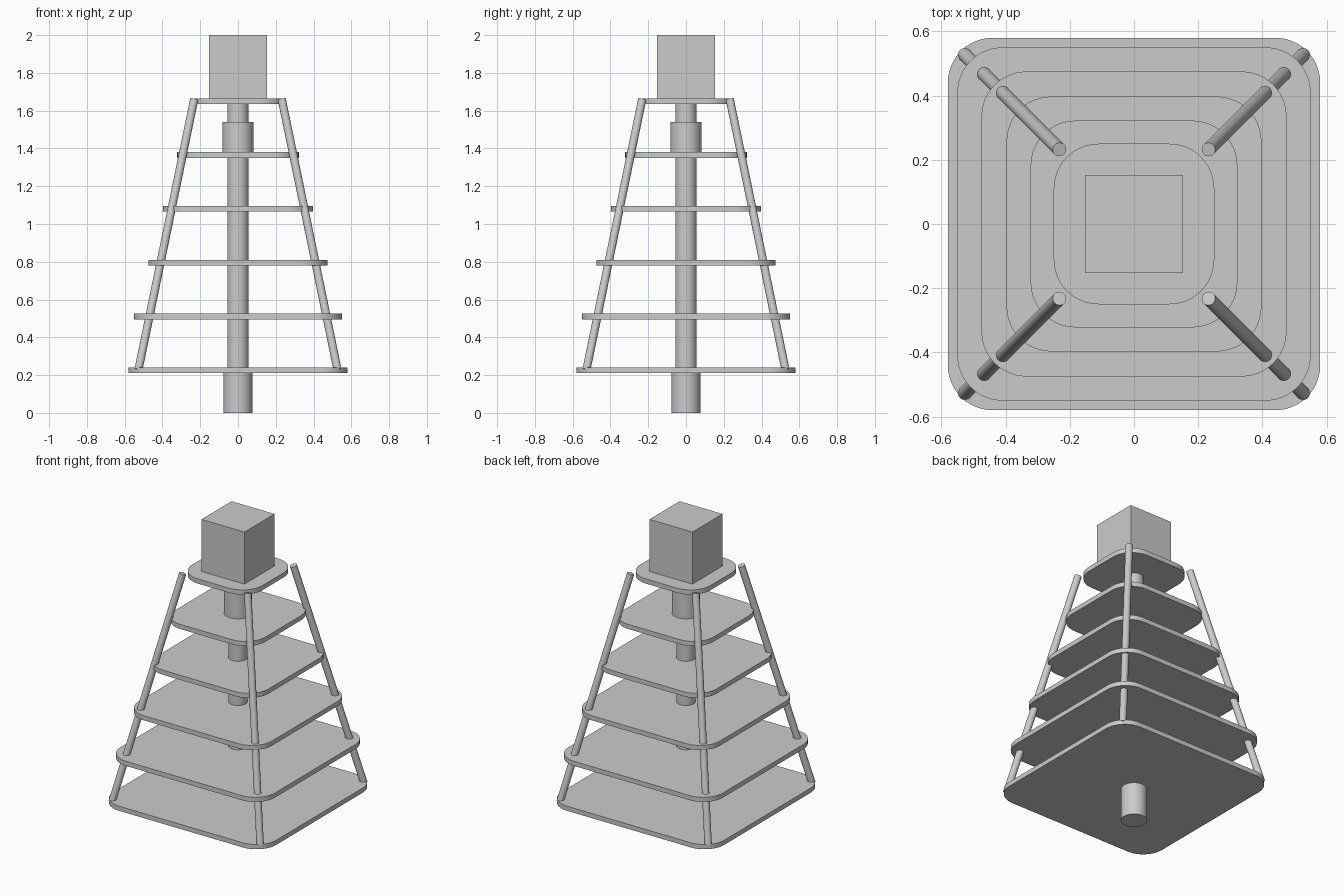
import bpy
import bmesh
from math import pi, cos, sin
from mathutils import Vector

cube = bpy.data.objects.get("Cube")
if cube:
    bpy.data.objects.remove(cube, do_unlink=True)

grey = bpy.data.materials.new("plain grey")
grey.use_nodes = True
grey.diffuse_color = (0.6, 0.6, 0.6, 1)
grey.node_tree.nodes["Principled BSDF"].inputs["Base Color"].default_value = grey.diffuse_color


def finish(obj, name, smooth=True):
    obj.name = name
    obj.data.materials.append(grey)
    if smooth:
        bpy.ops.object.select_all(action="DESELECT")
        obj.select_set(True)
        bpy.context.view_layer.objects.active = obj
        bpy.ops.object.shade_smooth_by_angle()
    return obj


def rod(name, start, end, radius):
    """Cylinder running between two points."""
    start, end = Vector(start), Vector(end)
    axis = end - start
    bpy.ops.mesh.primitive_cylinder_add(
        vertices=48, radius=radius, depth=axis.length, location=(start + end) / 2,
        rotation=axis.to_track_quat("Z", "Y").to_euler())
    return finish(bpy.context.object, name)


def plate(name, half, z, radius=0.14, thickness=0.03, steps=12):
    """Square plate with rounded corners, centred on height z."""
    bm = bmesh.new()
    ring = []
    for corner in range(4):
        middle = pi / 4 + corner * pi / 2
        cx = (half - radius) * (1 if cos(middle) > 0 else -1)
        cy = (half - radius) * (1 if sin(middle) > 0 else -1)
        for i in range(steps + 1):
            a = corner * pi / 2 + i / steps * pi / 2
            ring.append(bm.verts.new((cx + radius * cos(a), cy + radius * sin(a), -thickness / 2)))
    face = bm.faces.new(ring)
    top = bmesh.ops.extrude_face_region(bm, geom=[face])["geom"]
    bmesh.ops.translate(bm, vec=(0, 0, thickness),
                        verts=[v for v in top if isinstance(v, bmesh.types.BMVert)])
    bmesh.ops.recalc_face_normals(bm, faces=bm.faces)
    mesh = bpy.data.meshes.new(name)
    bm.to_mesh(mesh)
    bm.free()
    obj = bpy.data.objects.new(name, mesh)
    obj.location.z = z
    bpy.context.collection.objects.link(obj)
    return finish(obj, name)


# Stack of plates, evenly spaced and shrinking upwards
for level, half in enumerate((0.58, 0.55, 0.475, 0.397, 0.322, 0.25)):
    plate(f"plate_{level + 1}", half, 0.225 + 0.285 * level)

# Central column with foot and collar
rod("foot", (0, 0, 0), (0, 0, 0.22), 0.077)
rod("column", (0, 0, 0.22), (0, 0, 1.64), 0.056)
rod("collar", (0, 0, 1.37), (0, 0, 1.54), 0.082)

# Leaning corner poles
for side, sx in (("left", 1), ("right", -1)):
    for end, sy in (("front", -1), ("back", 1)):
        rod(f"{end}_{side}_pole", (0.527 * sx, 0.527 * sy, 0.228),
            (0.232 * sx, 0.232 * sy, 1.66), 0.0215)

# Box on the top plate
bpy.ops.mesh.primitive_cube_add(size=1, location=(0, 0, 1.83))
box = bpy.context.object
box.scale = (0.306, 0.306, 0.34)
finish(box, "top_box", smooth=False)
